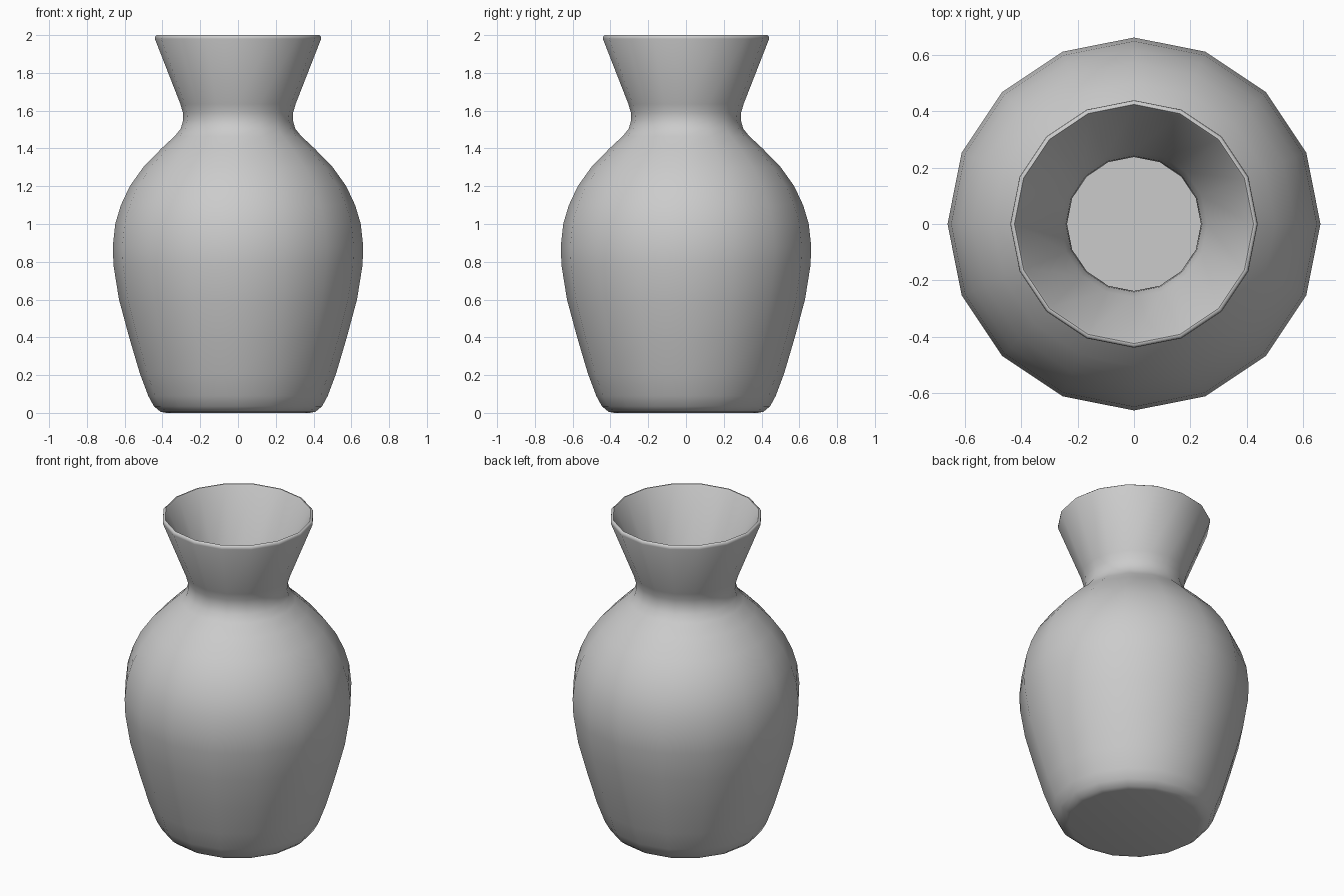
import bpy
import bmesh
import math

cube = bpy.data.objects.get("Cube")
if cube:
    bpy.data.objects.remove(cube, do_unlink=True)

SIDES = 16

# Outer wall (radius, height), from the base up to the rim
outer = [(0.38, 0.0), (0.41, 0.006), (0.445, 0.035), (0.475, 0.09), (0.52, 0.21),
         (0.576, 0.4), (0.63, 0.6), (0.659, 0.78), (0.663, 0.88), (0.65, 1.0),
         (0.62, 1.1), (0.573, 1.2), (0.502, 1.3), (0.405, 1.4), (0.335, 1.465),
         (0.303, 1.505), (0.29, 1.55), (0.292, 1.59), (0.305, 1.635), (0.44, 1.98)]
# Rim and hollow inside, from the lip down to the floor
inner = [(0.439, 1.993), (0.432, 2.0), (0.425, 2.0), (0.418, 1.99), (0.26, 1.64),
         (0.242, 1.59), (0.238, 1.55), (0.26, 1.48), (0.36, 1.37), (0.53, 1.18),
         (0.6, 1.0), (0.61, 0.85), (0.58, 0.6), (0.47, 0.21), (0.4, 0.06)]
profile = [(0, 0)] + outer + inner + [(0, 0.06)]

# Glaze
glaze = bpy.data.materials.new("grey_ceramic")
glaze.use_nodes = True
colour = (0.6, 0.6, 0.6, 1)
glaze.diffuse_color = colour
glaze.node_tree.nodes["Principled BSDF"].inputs["Base Color"].default_value = colour

# Vase body turned around the z axis
bm = bmesh.new()
verts = [bm.verts.new((r, 0, z)) for r, z in profile]
edges = [bm.edges.new(pair) for pair in zip(verts, verts[1:])]
bmesh.ops.spin(bm, geom=verts + edges, cent=(0, 0, 0), axis=(0, 0, 1),
               angle=math.tau, steps=SIDES, use_merge=False)
bmesh.ops.remove_doubles(bm, verts=bm.verts, dist=0.0005)
bmesh.ops.recalc_face_normals(bm, faces=bm.faces)

mesh = bpy.data.meshes.new("vase")
bm.to_mesh(mesh)
bm.free()
mesh.materials.append(glaze)
vase = bpy.data.objects.new("vase", mesh)
bpy.context.collection.objects.link(vase)

# Smooth walls
bpy.ops.object.select_all(action="DESELECT")
vase.select_set(True)
bpy.context.view_layer.objects.active = vase
bpy.ops.object.shade_smooth_by_angle(angle=math.radians(50))
